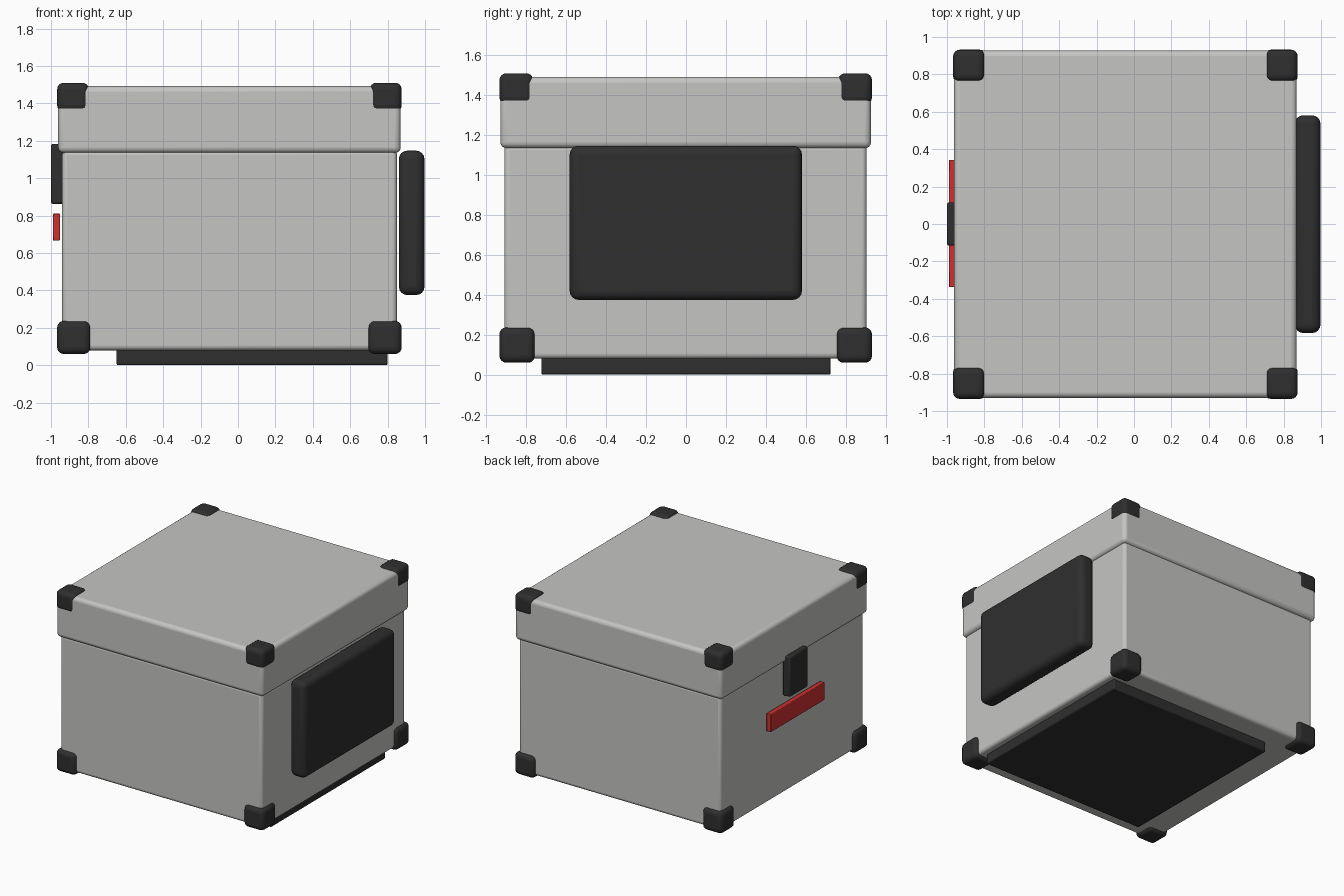
import bpy
import bmesh
import math
from mathutils import Vector

default = bpy.data.objects.get("Cube")
if default:
    bpy.data.objects.remove(default, do_unlink=True)


def material(name, color):
    mat = bpy.data.materials.new(name)
    mat.use_nodes = True
    mat.diffuse_color = color
    bsdf = next(n for n in mat.node_tree.nodes if n.type == "BSDF_PRINCIPLED")
    bsdf.inputs["Base Color"].default_value = color
    return mat


light_grey = material("light grey shell", (0.56, 0.56, 0.55, 1))
black = material("black rubber", (0.028, 0.028, 0.028, 1))
red = material("red plastic", (0.62, 0.03, 0.03, 1))


def rounded_box(name, low, high, mat, radius, segments=4):
    """Box between two corners, with rounded edges."""
    low, high = Vector(low), Vector(high)
    mesh = bpy.data.meshes.new(name)
    bm = bmesh.new()
    bmesh.ops.create_cube(bm, size=1)
    bmesh.ops.scale(bm, vec=high - low, verts=bm.verts)
    bm.to_mesh(mesh)
    bm.free()
    mesh.materials.append(mat)
    obj = bpy.data.objects.new(name, mesh)
    obj.location = (low + high) / 2
    bpy.context.collection.objects.link(obj)
    bevel = obj.modifiers.new("rounded edges", "BEVEL")
    bevel.width = radius
    bevel.segments = segments
    bevel.limit_method = "ANGLE"
    bpy.ops.object.select_all(action="DESELECT")
    obj.select_set(True)
    bpy.context.view_layer.objects.active = obj
    bpy.ops.object.shade_smooth_by_angle(angle=math.radians(35))
    return obj


# Case body and overhanging lid
rounded_box("case_body", (-0.94, -0.91, 0.08), (0.85, 0.905, 1.15), light_grey, 0.025)
rounded_box("lid", (-0.962, -0.93, 1.135), (0.87, 0.927, 1.492), light_grey, 0.03)

# Protective corner caps, top and bottom
for level, z_low, z_high, size in (("top", 1.355, 1.51, 0.17), ("bottom", 0.06, 0.237, 0.178)):
    for side, x in (("right", -0.967), ("left", 0.875 - size)):
        for end, y in (("front", -0.935), ("back", 0.932 - size)):
            rounded_box(f"{level}_{end}_{side}_corner_cap", (x, y, z_low),
                        (x + size, y + size, z_high), black, 0.035)

# Padded side panel, base plate, latch and red handle strip
rounded_box("side_panel", (0.86, -0.583, 0.375), (0.997, 0.581, 1.147), black, 0.045)
rounded_box("base_plate", (-0.65, -0.725, 0), (0.8, 0.725, 0.085), black, 0.01, 2)
rounded_box("latch", (-1, -0.115, 0.862), (-0.935, 0.115, 1.183), black, 0.01, 2)
rounded_box("handle_strip", (-0.99, -0.338, 0.667), (-0.952, 0.342, 0.81), red, 0.004, 2)
